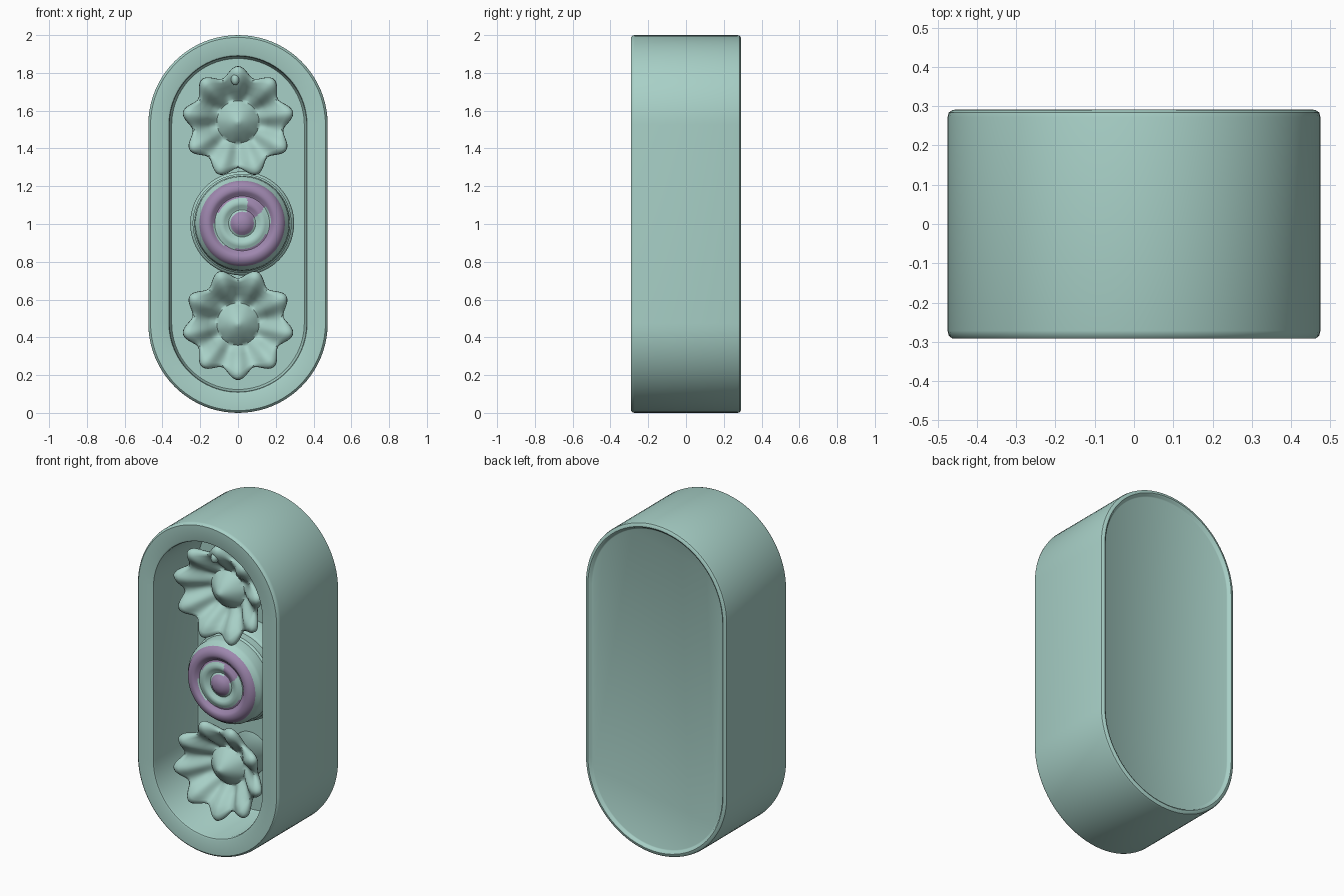
import bpy
import bmesh
from math import cos, sin, pi, tau, radians, atan2, degrees, hypot

cube = bpy.data.objects.get("Cube")
if cube:
    bpy.data.objects.remove(cube, do_unlink=True)


def material(name, rgb):
    m = bpy.data.materials.new(name)
    m.use_nodes = True
    m.diffuse_color = (*rgb, 1)
    m.node_tree.nodes["Principled BSDF"].inputs["Base Color"].default_value = (*rgb, 1)
    return m


MINT = material("mint", (0.39, 0.63, 0.57))
PURPLE = material("dusty purple", (0.34, 0.24, 0.42))


def loft(name, loops, angle=35, rule=None):
    """Join closed loops of points into a capped solid."""
    bm = bmesh.new()
    rings = [[bm.verts.new(p) for p in loop] for loop in loops]
    n = len(rings[0])
    for a, b in zip(rings, rings[1:]):
        for i in range(n):
            j = (i + 1) % n
            bm.faces.new((a[i], a[j], b[j], b[i]))
    bm.faces.new(rings[0])
    bm.faces.new(rings[-1])
    bmesh.ops.recalc_face_normals(bm, faces=bm.faces)
    if rule:
        for f in bm.faces:
            f.material_index = rule(f.calc_center_median())
    mesh = bpy.data.meshes.new(name)
    bm.to_mesh(mesh)
    bm.free()
    mesh.materials.append(MINT)
    if rule:
        mesh.materials.append(PURPLE)
    mesh.shade_smooth()
    mesh.set_sharp_from_angle(angle=radians(angle))
    obj = bpy.data.objects.new(name, mesh)
    bpy.context.collection.objects.link(obj)
    return obj


def stadium(inset, y, steps=40):
    """Upright pill outline, shrunk by inset."""
    r = 0.475 - inset
    loop = []
    for start, z in ((0, 1.525), (pi, 0.475)):
        for i in range(steps + 1):
            t = start + pi * i / steps
            loop.append((r * cos(t), y, z + r * sin(t)))
    return loop


# Housing: recessed back panel, rounded rims and a deep front well
housing = [(0.042, 0.275), (0.036, 0.278), (0.03, 0.288), (0.022, 0.292),
           (0.012, 0.29), (0.003, 0.284), (0, 0.272), (0, -0.272),
           (0.003, -0.284), (0.012, -0.292), (0.1, -0.292), (0.109, -0.288),
           (0.113, -0.278), (0.118, 0.11), (0.124, 0.12)]
loft("housing", [stadium(*s) for s in housing])


# Flowers: central cone, then rippled petals that flare forward
def petal_ring(cz, flip, radius, y, wave, lift, steps=180):
    loop = []
    for i in range(steps):
        t = tau * i / steps
        c = cos(9 * t)
        r = radius + wave * c
        loop.append((r * sin(t), y - lift * c, cz + flip * r * cos(t)))
    return loop


# Radius, depth, ripple outward, ripple forward
flower = [(0.002, -0.185, 0, 0), (0.02, -0.178, 0, 0), (0.06, -0.145, 0, 0),
          (0.1, -0.11, 0, 0), (0.112, -0.095, 0, 0.002), (0.125, -0.1, 0, 0.008),
          (0.16, -0.135, 0.002, 0.018), (0.2, -0.172, 0.008, 0.024),
          (0.235, -0.195, 0.016, 0.024), (0.256, -0.198, 0.022, 0.02),
          (0.268, -0.188, 0.026, 0.016), (0.27, -0.172, 0.026, 0.014),
          (0.258, -0.153, 0.022, 0.014), (0.225, -0.125, 0.014, 0.014),
          (0.18, -0.08, 0.006, 0.01), (0.14, -0.03, 0, 0), (0.12, 0.13, 0, 0)]
for name, cz, flip in (("upper_flower", 1.54, 1), ("lower_flower", 0.47, -1)):
    loft(name, [petal_ring(cz, flip, *s) for s in flower], 60)

# Small curl on the top petal
bpy.ops.mesh.primitive_uv_sphere_add(segments=16, ring_count=10, location=(-0.015, -0.2, 1.765))
curl = bpy.context.object
curl.name = "petal_curl"
curl.scale = (0.022, 0.025, 0.03)
curl.data.materials.append(MINT)
curl.data.shade_smooth()

# Round button: stepped stem and swirled front
BX, BZ = 0.022, 1.003


def circle(radius, y, steps=120):
    return [(BX + radius * cos(tau * i / steps), y, BZ + radius * sin(tau * i / steps))
            for i in range(steps)]


def swirl(p):
    """Purple rim and heart, joined by a band across the mint ring."""
    x, z = p.x - BX, p.z - BZ
    r, a = hypot(x, z), degrees(atan2(z, x))
    if p.y > -0.178 or r > 0.228:
        return 0
    edge = 0.142 + 0.012 * sin(radians(2 * a + 40))
    mint = 0.062 < r < edge and not 35 < a + 150 * (0.14 - r) < 80
    return 0 if mint else 1


button = [(0.275, 0.13), (0.275, -0.02), (0.268, -0.03), (0.262, -0.034),
          (0.262, -0.08), (0.252, -0.09), (0.248, -0.15), (0.242, -0.165),
          (0.232, -0.175), (0.226, -0.188), (0.216, -0.202), (0.2, -0.213),
          (0.18, -0.217), (0.165, -0.212), (0.154, -0.2), (0.145, -0.195),
          (0.135, -0.198), (0.122, -0.206), (0.108, -0.21), (0.094, -0.206),
          (0.082, -0.197), (0.072, -0.194), (0.062, -0.2), (0.048, -0.214),
          (0.03, -0.223), (0.012, -0.227), (0.002, -0.227)]
loft("button", [circle(*s) for s in button], 40, swirl)
